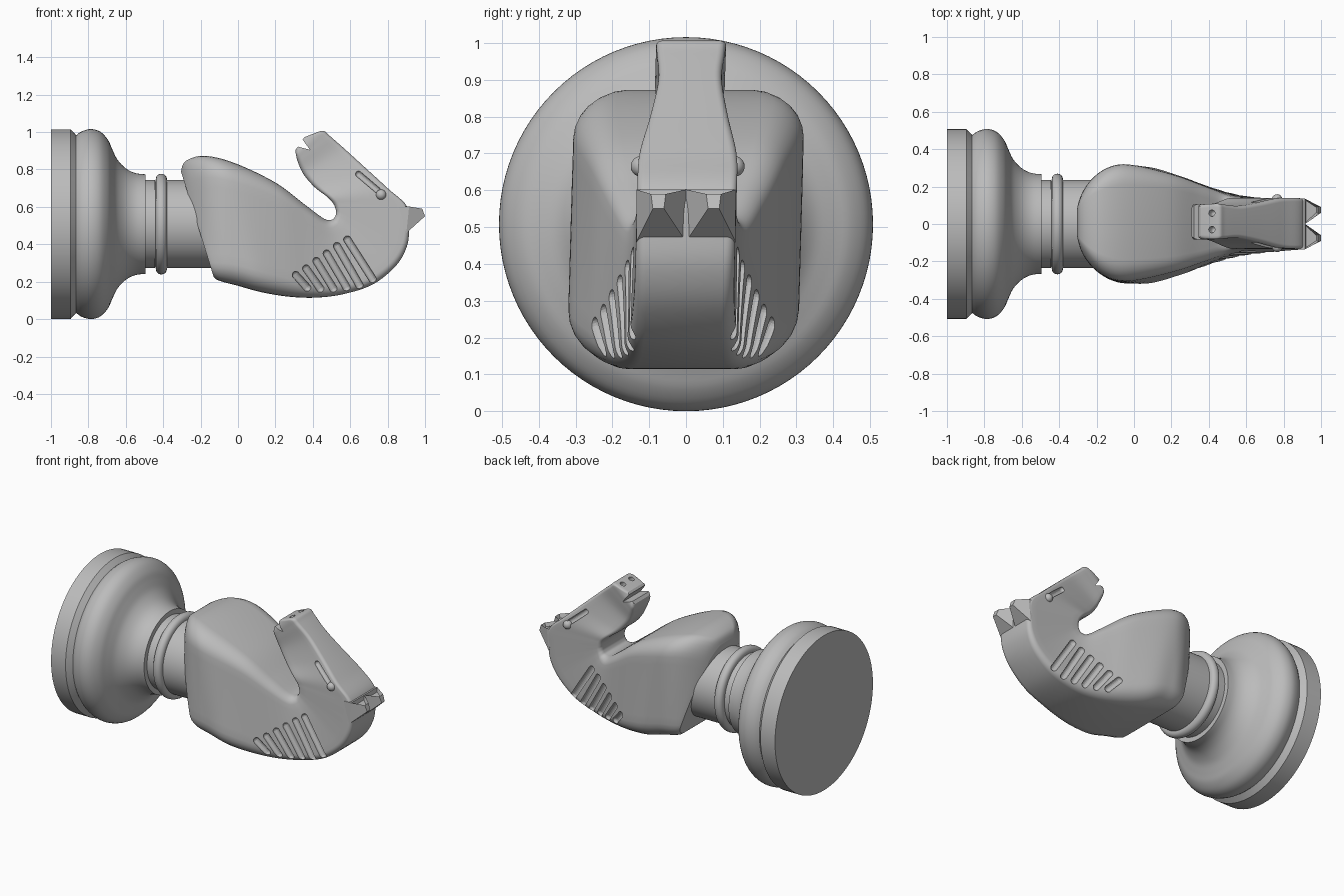
import bpy, bmesh, math
from mathutils import Vector, Matrix
from mathutils.bvhtree import BVHTree

cube = bpy.data.objects.get("Cube")
if cube:
    bpy.data.objects.remove(cube)

grey = bpy.data.materials.new("plain_grey")
grey.use_nodes = True
COLOUR = (0.5, 0.5, 0.5, 1)
grey.diffuse_color = COLOUR
grey.node_tree.nodes["Principled BSDF"].inputs["Base Color"].default_value = COLOUR
AXIS_Z = 0.508


def finish(bm, name):
    """Turn a bmesh into a smooth shaded object."""
    bmesh.ops.recalc_face_normals(bm, faces=bm.faces)
    mesh = bpy.data.meshes.new(name)
    bm.to_mesh(mesh)
    bm.free()
    mesh.materials.append(grey)
    ob = bpy.data.objects.new(name, mesh)
    bpy.context.collection.objects.link(ob)
    return ob


def smooth(ob, angle=32):
    bpy.ops.object.select_all(action='DESELECT')
    ob.select_set(True)
    bpy.context.view_layer.objects.active = ob
    bpy.ops.object.shade_smooth_by_angle(angle=math.radians(angle))


def skin(rings, name):
    """Bridge closed rings of points and cap both ends."""
    bm = bmesh.new()
    loops = [[bm.verts.new(p) for p in ring] for ring in rings]
    n = len(loops[0])
    for a, b in zip(loops, loops[1:]):
        for i in range(n):
            j = (i + 1) % n
            bm.faces.new((a[i], a[j], b[j], b[i]))
    bm.faces.new(loops[0])
    bm.faces.new(loops[-1])
    return bm


def lathe(profile, name, sides=96):
    """Revolve (x, radius) points about the long axis."""
    turns = [math.tau * k / sides for k in range(sides)]
    rings = [[(x, r * math.cos(t), AXIS_Z + r * math.sin(t)) for t in turns]
             for x, r in profile]
    ob = finish(skin(rings, name), name)
    smooth(ob)


def spline(keys, steps):
    """Catmull-Rom through tuples of any length."""
    out = []
    for i in range(len(keys) - 1):
        p0, p1 = keys[max(i - 1, 0)], keys[i]
        p2, p3 = keys[i + 1], keys[min(i + 2, len(keys) - 1)]
        for s in range(steps):
            t = s / steps
            out.append(tuple(b + 0.5 * t * (c - a + t * (2 * a - 5 * b + 4 * c - d
                             + t * (3 * (b - c) + d - a)))
                             for a, b, c, d in zip(p0, p1, p2, p3)))
    return out + [keys[-1]]


# Turned base: disc, rounded shoulder, neck and bead
lathe([(-1, 0.507), (-0.895, 0.507), (-0.865, 0.475)], "base_disc")
shoulder = [(-0.865, 0.475), (-0.835, 0.496), (-0.785, 0.508), (-0.735, 0.493), (-0.695, 0.45),
            (-0.672, 0.4), (-0.645, 0.345), (-0.6, 0.298), (-0.55, 0.273), (-0.495, 0.266)]
lathe(spline(shoulder, 4) + [(-0.495, 0.235)], "base_shoulder")
lathe([(-0.52, 0.235), (-0.445, 0.235), (-0.443, 0.23), (-0.43, 0.23), (-0.428, 0.235),
       (-0.05, 0.235)], "neck_column")
bead = [math.pi * k / 12 for k in range(13)]
lathe([(-0.41 - 0.03 * math.cos(t), 0.235 + 0.034 * math.sin(t) ** 0.8) for t in bead],
      "neck_bead")

# Horse body: outer x, z, inner x, z, half width, outer and inner corner radius
STATIONS = [
    (-0.13, 0.225, -0.305, 0.79, 0.3, 0.08, 0.11),
    (-0.1, 0.205, -0.28, 0.845, 0.305, 0.1, 0.12),
    (0, 0.178, -0.18, 0.873, 0.312, 0.12, 0.12),
    (0.12, 0.145, -0.02, 0.835, 0.308, 0.12, 0.11),
    (0.27, 0.12, 0.2, 0.73, 0.26, 0.1, 0.08),
    (0.42, 0.115, 0.36, 0.61, 0.205, 0.07, 0.06),
    (0.57, 0.135, 0.46, 0.537, 0.165, 0.05, 0.05),
    (0.72, 0.185, 0.503, 0.532, 0.146, 0.04, 0.04),
    (0.84, 0.28, 0.52, 0.55, 0.137, 0.035, 0.03),
    (0.9, 0.38, 0.524, 0.57, 0.135, 0.03, 0.03),
    (0.915, 0.48, 0.522, 0.587, 0.135, 0.025, 0.03),
    (0.905, 0.6, 0.51, 0.617, 0.135, 0.02, 0.03),
    (0.8, 0.7, 0.475, 0.655, 0.132, 0.02, 0.03),
    (0.68, 0.81, 0.41, 0.705, 0.105, 0.02, 0.03),
    (0.57, 0.91, 0.35, 0.775, 0.086, 0.02, 0.03),
    (0.49, 0.98, 0.32, 0.84, 0.092, 0.02, 0.03),
    (0.455, 1.007, 0.311, 0.875, 0.095, 0.02, 0.02),
    (0.4, 0.99, 0.308, 0.893, 0.092, 0.02, 0.02),
    (0.355, 0.972, 0.308, 0.905, 0.085, 0.015, 0.015)]


def section(qx, qz, px, pz, w, rq, rp):
    """Rounded rectangle between the outer and inner points."""
    q, p = Vector((qx, 0, qz)), Vector((px, 0, pz))
    h = (p - q).length
    up = (p - q) / h
    half = []
    for r, start in ((rq, 0), (rp, 1)):
        r = min(r, h * 0.45)
        for k in range(7):
            a = math.pi / 2 * (k / 6)
            if start == 0:
                half.append((w - r + r * math.sin(a), r - r * math.cos(a)))
            else:
                half.append((w - r + r * math.cos(a), h - r + r * math.sin(a)))
        if start == 0:
            lo, hi = rq, h - min(rp, h * 0.45)
            half += [(w, lo + (hi - lo) * k / 9) for k in range(1, 9)]
    ring = []
    for y, u in half + [(-y, u) for y, u in reversed(half)]:
        v = q + up * u
        # The shoulder end narrows, and the figure leans slightly to one side
        t = min(max(-(v.x + 0.05) / 0.27, 0), 0.96)
        ring.append((v.x, y * math.sqrt(1 - t * t) + (v.z - 0.5) * 0.028, v.z))
    return ring


bm = skin([section(*s) for s in spline(STATIONS, 6)], "horse_body")
bmesh.ops.recalc_face_normals(bm, faces=bm.faces)
tree = BVHTree.FromBMesh(bm)
body = finish(bm, "horse_body")


def on_side(x, z, side):
    hit = tree.ray_cast(Vector((x, side, z)), Vector((0, -side, 0)))[0]
    return hit or Vector((x, side * 0.13, z))


def capsule(bm, a, b, r):
    """Round-ended rod from a to b."""
    d = b - a
    rot = d.to_track_quat('Z', 'Y').to_matrix().to_4x4()
    ball = bmesh.ops.create_uvsphere(bm, u_segments=16, v_segments=9, radius=r)["verts"]
    for v in ball:
        v.co.z += math.copysign(d.length / 2, v.co.z)
    bmesh.ops.transform(bm, matrix=Matrix.Translation((a + b) / 2) @ rot, verts=ball)


# Cutters: mane grooves, brow slits, nostrils and mouth
TOPS = [(0.31, 0.235), (0.365, 0.27), (0.42, 0.31), (0.475, 0.35), (0.53, 0.39), (0.585, 0.425)]
FEET = [(0.37, 0.168), (0.44, 0.163), (0.51, 0.163), (0.58, 0.17), (0.65, 0.18), (0.72, 0.213)]
bm = bmesh.new()
for side in (-1, 1):
    for top, foot in zip(TOPS, FEET):
        capsule(bm, on_side(*top, side), on_side(*foot, side), 0.021)
    capsule(bm, on_side(0.645, 0.775, side), on_side(0.745, 0.69, side), 0.017)
    nostril = Vector((0.415, 0.014 + side * 0.044, 0.998))
    capsule(bm, nostril, nostril + Vector((0.012, 0, -0.02)), 0.018)
mouth = [(0.31, 0.925), (0.345, 0.96), (0.385, 0.905)]
ends = [[bm.verts.new((x, y, z)) for x, z in mouth] for y in (-0.2, 0.2)]
bm.faces.new(ends[0])
bm.faces.new(ends[1])
for i in range(3):
    j = (i + 1) % 3
    bm.faces.new((ends[0][i], ends[0][j], ends[1][j], ends[1][i]))
cutter = finish(bm, "detail_cutter")
cutter.hide_render = True
cut = body.modifiers.new("details", 'BOOLEAN')
cut.operation, cut.solver, cut.object = 'DIFFERENCE', 'EXACT', cutter
smooth(body)
bpy.ops.object.modifier_apply(modifier="details")
bpy.data.objects.remove(cutter)

# Eyes and hollow ears on both sides
for side, label in ((1, "left"), (-1, "right")):
    bm = bmesh.new()
    bmesh.ops.create_uvsphere(bm, u_segments=24, v_segments=14, radius=0.028)
    eye = finish(bm, label + "_eye")
    eye.location = on_side(0.765, 0.665, side) - Vector((0, side * 0.008, 0))
    smooth(eye)

    bm = bmesh.new()
    y0, y1, mid = 0.0, side * 0.135, side * 0.075
    base = [bm.verts.new(c) for c in ((0.86, y0, 0.6), (0.86, y1, 0.6),
                                      (0.9, y1, 0.46), (0.9, y0, 0.46))]
    tip = [bm.verts.new(c) for c in ((0.985, mid - 0.02, 0.59), (0.985, mid + 0.02, 0.59),
                                     (1.0, mid + 0.015, 0.55), (1.0, mid - 0.015, 0.55))]
    if side < 0:
        tip = [tip[1], tip[0], tip[3], tip[2]]
    front = [bm.verts.new((0.915, y, 0.602)) for y in (y0, y1)]
    hollow = bm.faces.new((front[0], front[1], tip[1], tip[0]))
    bm.faces.new((base[0], base[1], front[1], front[0]))
    bm.faces.new((front[1], base[1], base[2]))
    bm.faces.new((front[0], base[0], base[3]))
    bm.faces.new((front[1], base[2], tip[2], tip[1]))
    bm.faces.new((front[0], base[3], tip[3], tip[0]))
    bm.faces.new((base[2], base[3], tip[3], tip[2]))
    bm.faces.new(tip)
    bm.faces.new(base)
    bmesh.ops.recalc_face_normals(bm, faces=bm.faces)
    bmesh.ops.inset_region(bm, faces=[hollow], thickness=0.012)
    bmesh.ops.translate(bm, verts=hollow.verts, vec=(0, 0, -0.025))
    finish(bm, label + "_ear")
